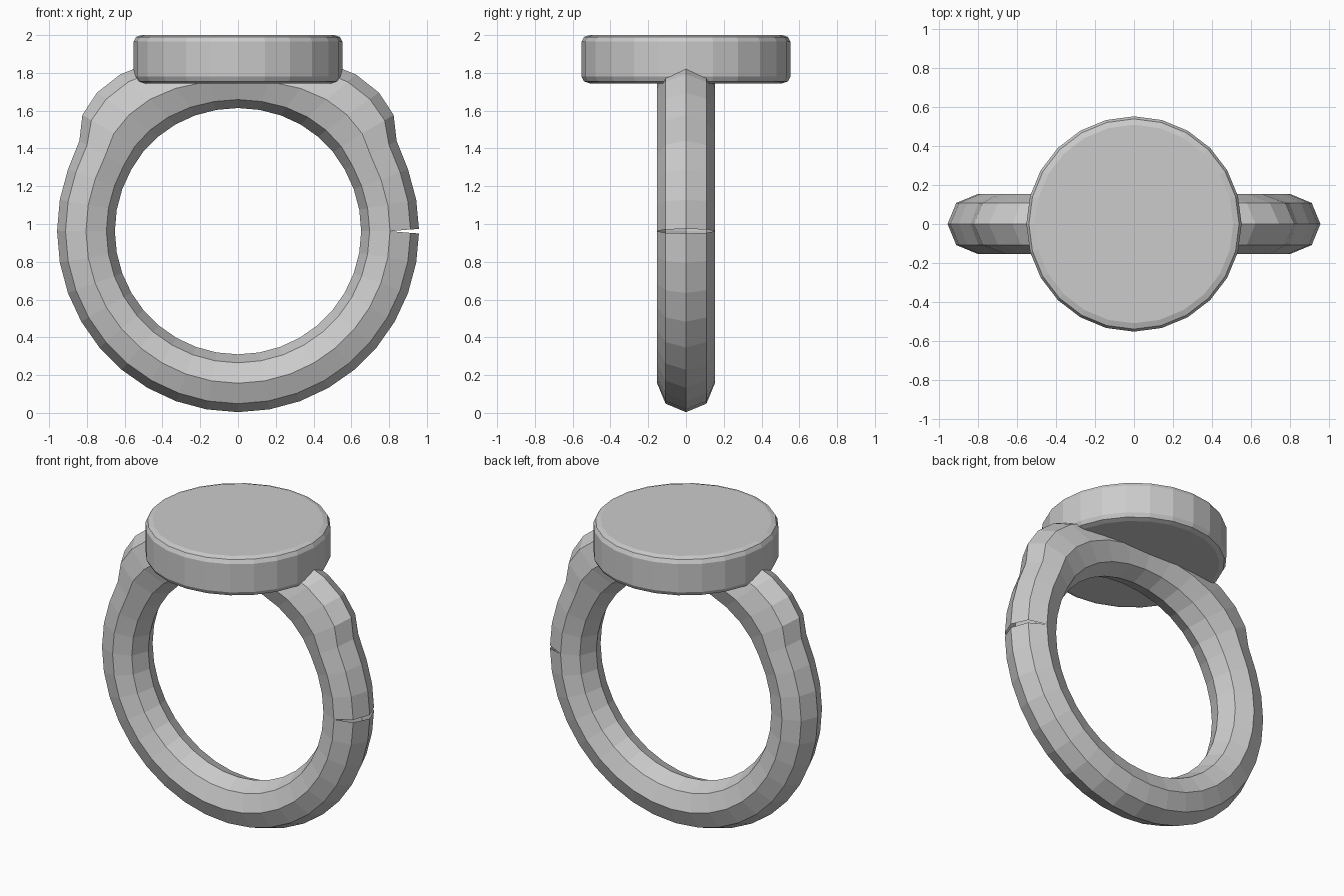
import bpy, bmesh
from math import sin, cos, radians, tau

if "Cube" in bpy.data.objects:
    bpy.data.objects.remove(bpy.data.objects["Cube"])

metal = bpy.data.materials.new("grey metal")
metal.use_nodes = True
GREY = (0.6, 0.6, 0.6, 1)
metal.diffuse_color = GREY
metal.node_tree.nodes["Principled BSDF"].inputs["Base Color"].default_value = GREY


def finish(name, bm):
    bmesh.ops.remove_doubles(bm, verts=bm.verts, dist=0.0005)
    bmesh.ops.recalc_face_normals(bm, faces=bm.faces)
    mesh = bpy.data.meshes.new(name)
    bm.to_mesh(mesh)
    bm.free()
    mesh.materials.append(metal)
    obj = bpy.data.objects.new(name, mesh)
    bpy.context.collection.objects.link(obj)
    return obj


# Band: octagonal section swept round, with shoulders pushed outwards in x
CENTRE, MAJOR, MINOR = 0.962, 0.805, 0.153
STEPS, SIDES = 36, 8
SHOULDER = {30: 0.01, 40: 0.09, 50: 0.13, 60: 0.145, 70: 0.12, 80: 0.05}
ROW_WEIGHT = [1, 0.85, 0.45, 0.15, 0.04]  # outer ridge to inner ridge
SPLIT = [0.012, 0.009, 0, 0, 0]           # opening of the small crack

bm = bmesh.new()
sections = []
for i in range(STEPS + 1):
    degrees = i * 10
    a = radians(degrees)
    from_side = degrees if degrees <= 90 else 180 - degrees
    push = SHOULDER.get(from_side, 0) * (1 if degrees < 90 else -1)
    crack = {0: 1, STEPS: -1}.get(i, 0)
    section = []
    for j in range(SIDES):
        b = tau * j / SIDES
        row = min(j, SIDES - j)
        r = MAJOR + MINOR * cos(b)
        section.append(bm.verts.new((
            r * cos(a) + push * ROW_WEIGHT[row],
            MINOR * sin(b),
            CENTRE + r * sin(a) + crack * SPLIT[row])))
    sections.append(section)
for lower, upper in zip(sections, sections[1:]):
    for j in range(SIDES):
        k = (j + 1) % SIDES
        bm.faces.new((lower[j], lower[k], upper[k], upper[j]))
finish("ring_band", bm)

# Round flat plate on top, with softened rims
PLATE_SIDES = 24
profile = [(0.51, 1.745), (0.54, 1.755), (0.553, 1.78),
           (0.553, 1.965), (0.54, 1.99), (0.51, 2.0)]
bm = bmesh.new()
loops = [[bm.verts.new((r * cos(tau * i / PLATE_SIDES), r * sin(tau * i / PLATE_SIDES), z))
          for i in range(PLATE_SIDES)] for r, z in profile]
for lower, upper in zip(loops, loops[1:]):
    for i in range(PLATE_SIDES):
        k = (i + 1) % PLATE_SIDES
        bm.faces.new((lower[i], lower[k], upper[k], upper[i]))
bm.faces.new(loops[0][::-1])
bm.faces.new(loops[-1])
finish("top_plate", bm)
